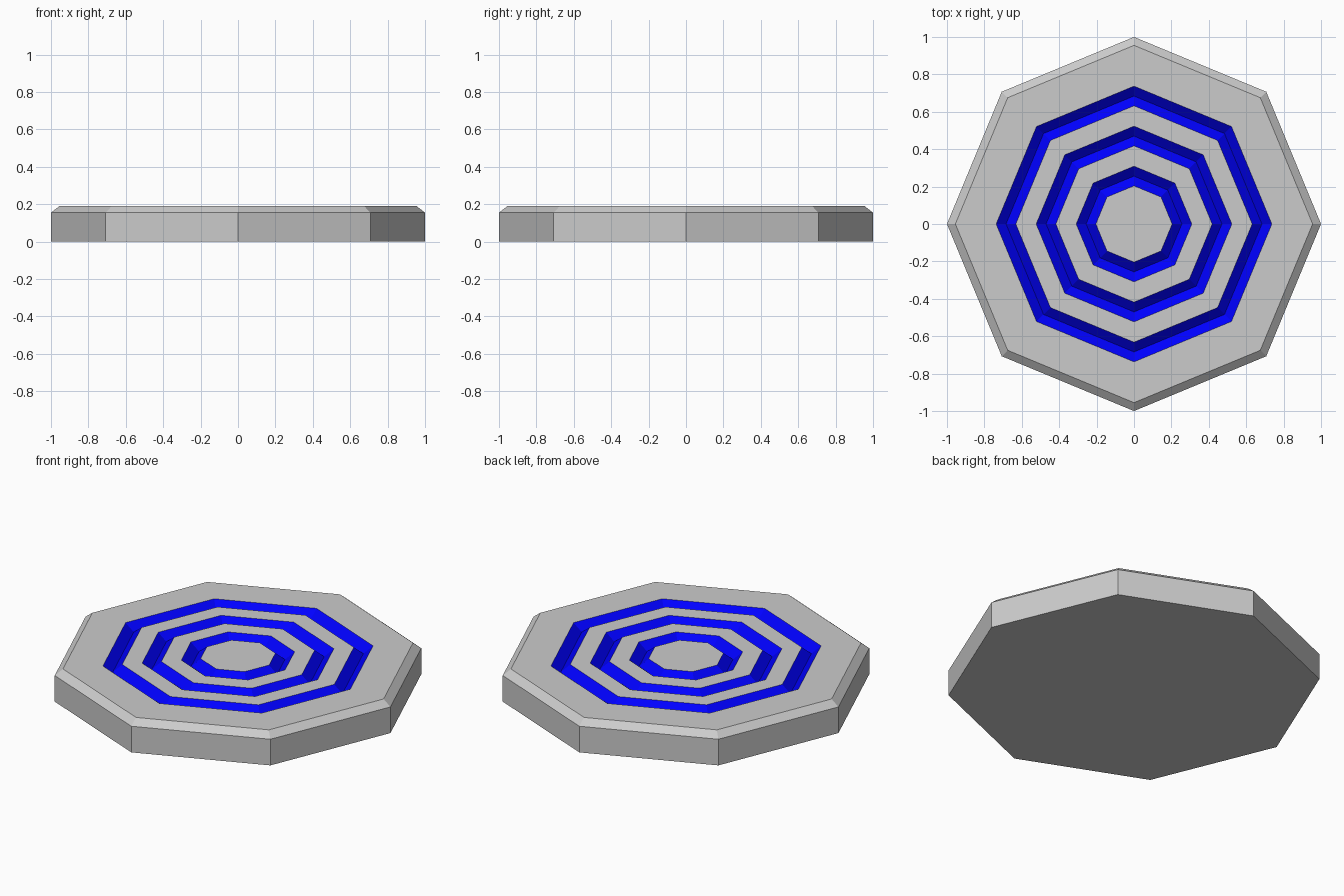
import bpy, bmesh
from math import cos, sin, tau

if "Cube" in bpy.data.objects:
    bpy.data.objects.remove(bpy.data.objects["Cube"])

SIDES = 8
HEIGHT = 0.19
GROOVE_DEPTH = 0.042
# outer, bottom and inner radius of each V groove
GROOVES = [(0.737, 0.684, 0.632), (0.523, 0.470, 0.418), (0.309, 0.256, 0.204)]

blue = bpy.data.materials.new("groove_blue")
blue.diffuse_color = (0.0, 0.0, 1.0, 1.0)
blue.use_nodes = True
blue.node_tree.nodes["Principled BSDF"].inputs["Base Color"].default_value = blue.diffuse_color

# Radial profile from the base edge to the centre: (radius, z, blue band above this ring)
profile = [(1.0, 0.0, False), (1.0, 0.155, False), (0.955, HEIGHT, False)]
for outer, middle, inner in GROOVES:
    profile += [(outer, HEIGHT, True),
                (middle, HEIGHT - GROOVE_DEPTH, True),
                (inner, HEIGHT, False)]

bm = bmesh.new()


def ring(radius, z):
    return [bm.verts.new((radius * cos(tau * i / SIDES), radius * sin(tau * i / SIDES), z))
            for i in range(SIDES)]


# Eight-sided plate with chamfered rim and concentric grooves
rings = [ring(r, z) for r, z, _ in profile]
for (low, high), (_, _, is_groove) in zip(zip(rings, rings[1:]), profile):
    for i in range(SIDES):
        j = (i + 1) % SIDES
        face = bm.faces.new((low[i], low[j], high[j], high[i]))
        face.material_index = int(is_groove)

# Underside and centre caps
bm.faces.new(rings[0][::-1])
bm.faces.new(rings[-1])

mesh = bpy.data.meshes.new("grooved_plate")
bm.to_mesh(mesh)
bm.free()
mesh.materials.append(None)
mesh.materials.append(blue)
plate = bpy.data.objects.new("grooved_plate", mesh)
bpy.context.collection.objects.link(plate)
